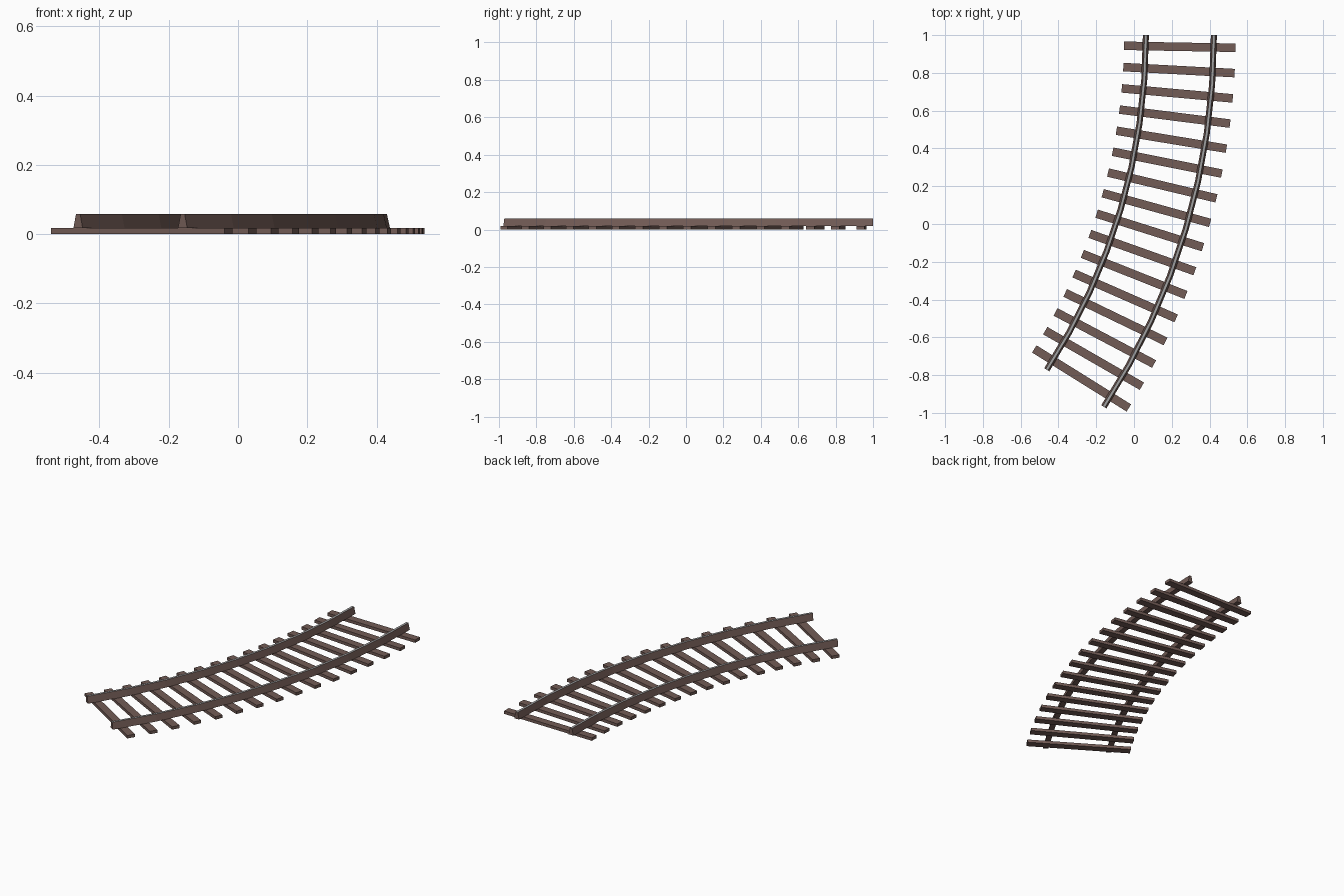
import bpy, bmesh
from math import cos, sin, radians

cube = bpy.data.objects.get("Cube")
if cube:
    bpy.data.objects.remove(cube, do_unlink=True)

RADIUS = 3.433            # track centre line
CENTRE_X = 0.243 - RADIUS
SWEEP = radians(33)
GAUGE = 0.36
SLEEPERS, SEGMENTS = 16, 8
SLEEPER_TOP, RAIL_TOP = 0.0175, 0.058


def material(name, colour):
    mat = bpy.data.materials.new(name)
    mat.use_nodes = True
    mat.diffuse_color = colour
    bsdf = next(n for n in mat.node_tree.nodes if n.type == 'BSDF_PRINCIPLED')
    bsdf.inputs["Base Color"].default_value = colour
    return mat


brown = material("dark brown", (0.17, 0.107, 0.093, 1))
steel = material("worn steel", (0.36, 0.36, 0.36, 1))


def on_arc(r, angle, z):
    return (CENTRE_X + r * cos(angle), 1 - r * sin(angle), z)


def finish(bm, name, mats):
    bmesh.ops.recalc_face_normals(bm, faces=bm.faces)
    mesh = bpy.data.meshes.new(name)
    for mat in mats:
        mesh.materials.append(mat)
    bm.to_mesh(mesh)
    bm.free()
    obj = bpy.data.objects.new(name, mesh)
    bpy.context.collection.objects.link(obj)
    return obj


def rail(name, r):
    # Tapered profile swept round the curve, with a polished running surface
    profile = [(-0.016, SLEEPER_TOP), (0.016, SLEEPER_TOP),
               (0.007, RAIL_TOP), (-0.007, RAIL_TOP)]
    bm = bmesh.new()
    rings = [[bm.verts.new(on_arc(r + dx, SWEEP * i / SEGMENTS, z)) for dx, z in profile]
             for i in range(SEGMENTS + 1)]
    for a, b in zip(rings, rings[1:]):
        for j in range(4):
            k = (j + 1) % 4
            face = bm.faces.new((a[j], a[k], b[k], b[j]))
            face.material_index = int(j == 2)
    bm.faces.new(rings[0])
    bm.faces.new(rings[-1])
    finish(bm, name, [brown, steel])


def sleeper(name, angle):
    # Plain timber block laid across the track
    bm = bmesh.new()
    bmesh.ops.create_cube(bm, size=1)
    bmesh.ops.scale(bm, vec=(0.59, 0.045, SLEEPER_TOP), verts=bm.verts)
    obj = finish(bm, name, [brown])
    obj.location = on_arc(RADIUS, angle, SLEEPER_TOP / 2)
    obj.rotation_euler.z = -angle


rail("inner_rail", RADIUS - GAUGE / 2)
rail("outer_rail", RADIUS + GAUGE / 2)
for i in range(SLEEPERS):
    sleeper(f"sleeper_{i + 1}", SWEEP * (i + 0.5) / SLEEPERS)
